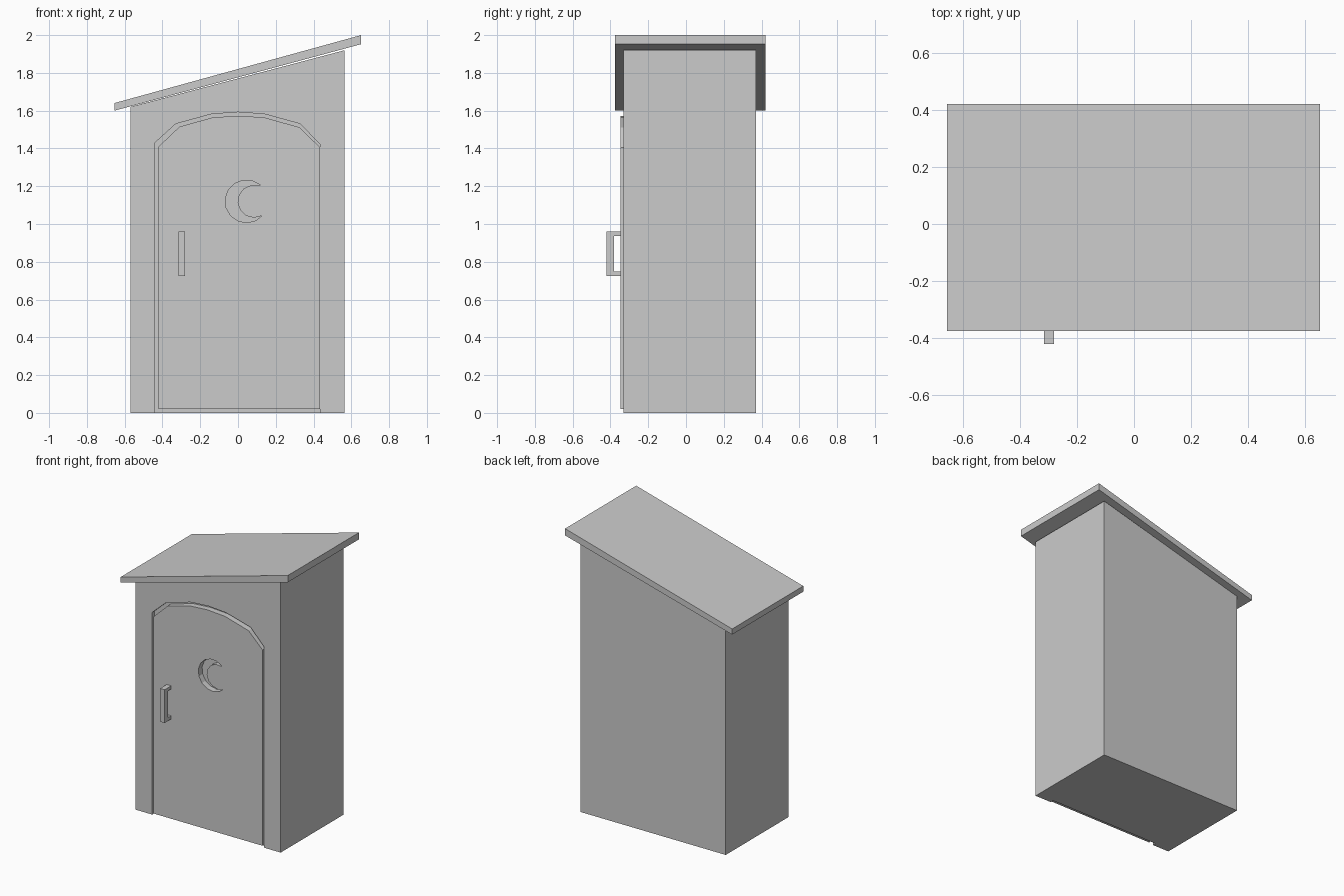
import bpy, bmesh
from math import sin, cos, radians
from mathutils import Vector

cube = bpy.data.objects.get("Cube")
if cube:
    bpy.data.objects.remove(cube, do_unlink=True)

GREY = (0.6, 0.6, 0.6, 1.0)
grey = bpy.data.materials.new("plain grey")
grey.use_nodes = True
grey.diffuse_color = GREY
grey.node_tree.nodes["Principled BSDF"].inputs["Base Color"].default_value = GREY


def prism(name, profile, start, end, axis="y"):
    """Extrude a flat profile: (x, z) points along y, or (y, z) points along x."""
    bm = bmesh.new()
    place = (lambda a, b: (a, start, b)) if axis == "y" else (lambda a, b: (start, a, b))
    face = bm.faces.new([bm.verts.new(place(a, b)) for a, b in profile])
    grown = bmesh.ops.extrude_face_region(bm, geom=[face])["geom"]
    step = Vector((0, end - start, 0)) if axis == "y" else Vector((end - start, 0, 0))
    bmesh.ops.translate(bm, vec=step, verts=[v for v in grown if isinstance(v, bmesh.types.BMVert)])
    bmesh.ops.recalc_face_normals(bm, faces=bm.faces)
    mesh = bpy.data.meshes.new(name)
    bm.to_mesh(mesh)
    bm.free()
    mesh.materials.append(grey)
    obj = bpy.data.objects.new(name, mesh)
    bpy.context.collection.objects.link(obj)
    return obj


def cut(target, cutter):
    """Subtract the cutter from the target and discard it."""
    cutter.hide_render = True
    mod = target.modifiers.new("cut", "BOOLEAN")
    mod.operation = "DIFFERENCE"
    mod.solver = "EXACT"
    mod.object = cutter
    bpy.context.view_layer.objects.active = target
    bpy.ops.object.modifier_apply(modifier=mod.name)
    bpy.data.objects.remove(cutter, do_unlink=True)


def arc(cx, cz, radius, first, last, count):
    angles = [radians(first + (last - first) * i / (count - 1)) for i in range(count)]
    return [(cx + radius * cos(a), cz + radius * sin(a)) for a in angles]


FRONT, RECESS, BACK = -0.33, -0.305, 0.37

# Walls with a sloping top
walls = prism("walls", [(-0.57, 0), (0.565, 0), (0.565, 1.92), (-0.57, 1.62)], FRONT, BACK)

# Shallow arched doorway
arch = [(0.435, 1.42), (0.33, 1.53), (0.14, 1.582), (0, 1.592),
        (-0.14, 1.582), (-0.33, 1.53), (-0.44, 1.43)]
cut(walls, prism("doorway_cutter", [(-0.44, -0.1), (0.435, -0.1)] + arch, FRONT - 0.1, RECESS))

# Door standing slightly proud of the walls
door_arch = [(0.435, 1.405), (0.325, 1.512), (0.14, 1.564), (0, 1.573),
             (-0.135, 1.564), (-0.31, 1.515), (-0.42, 1.41)]
door = prism("door", [(-0.42, 0.02), (0.435, 0.02)] + door_arch, -0.347, RECESS)

# Crescent cut-out
outer = arc(0.045, 1.12, 0.113, 50, 320, 12)
inner = arc(0.085, 1.12, 0.087, 298, 72, 9)
cut(door, prism("crescent_cutter", outer + inner, -0.5, RECESS + 0.1))

# Bracket-shaped handle
handle = [(-0.34, 0.725), (-0.42, 0.725), (-0.42, 0.96), (-0.34, 0.96),
          (-0.34, 0.937), (-0.382, 0.937), (-0.382, 0.748), (-0.34, 0.748)]
prism("handle", handle, -0.315, -0.28, axis="x")

# Overhanging slanted roof
prism("roof", [(-0.655, 1.6), (0.652, 1.952), (0.652, 2.0), (-0.655, 1.64)], -0.375, 0.42)
